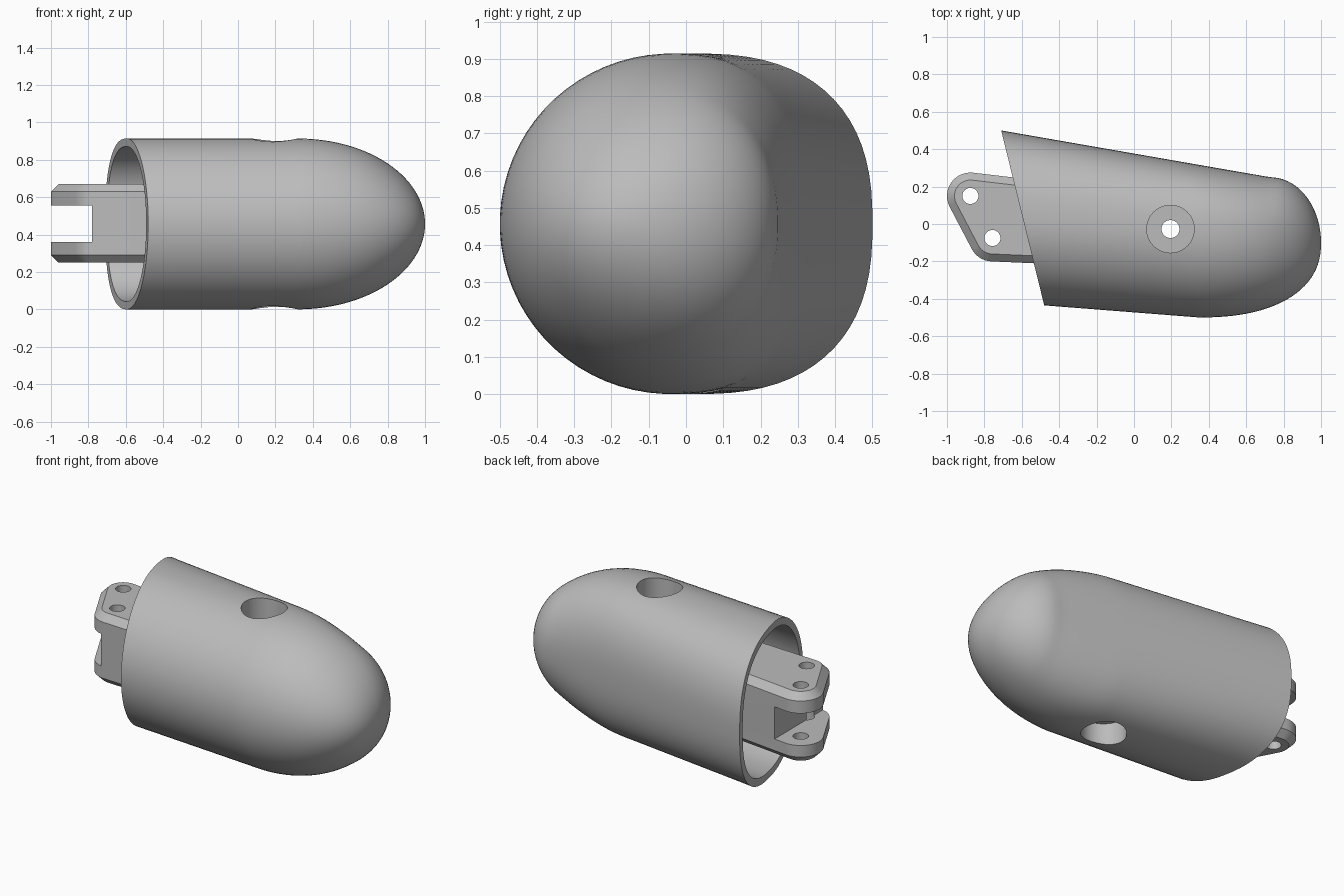
import bpy, bmesh, math
from mathutils import Vector

cube = bpy.data.objects.get("Cube")
if cube:
    bpy.data.objects.remove(cube, do_unlink=True)

MID_Z = 0.457
WALL = 0.043
SIDES = 72

grey = bpy.data.materials.new("mid_grey")
grey.use_nodes = True
grey.diffuse_color = (0.5, 0.5, 0.5, 1)
grey.node_tree.nodes["Principled BSDF"].inputs["Base Color"].default_value = (0.5, 0.5, 0.5, 1)


def make_object(name, bm):
    bmesh.ops.recalc_face_normals(bm, faces=bm.faces)
    mesh = bpy.data.meshes.new(name)
    bm.to_mesh(mesh)
    bm.free()
    mesh.materials.append(grey)
    obj = bpy.data.objects.new(name, mesh)
    bpy.context.collection.objects.link(obj)
    return obj


def activate(obj):
    bpy.ops.object.select_all(action='DESELECT')
    obj.select_set(True)
    bpy.context.view_layer.objects.active = obj


def cut(obj, cutter):
    cutter.hide_render = True
    mod = obj.modifiers.new("cut", 'BOOLEAN')
    mod.operation = 'DIFFERENCE'
    mod.solver = 'EXACT'
    mod.object = cutter
    activate(obj)
    bpy.ops.object.modifier_apply(modifier=mod.name)
    bpy.data.objects.remove(cutter, do_unlink=True)


def loft(bm, rings, cap_end=True):
    """Skin closed rings of equal length and cap the ends."""
    loops = [[bm.verts.new(p) for p in ring] for ring in rings]
    for a, b in zip(loops, loops[1:]):
        for i in range(len(a)):
            j = (i + 1) % len(a)
            bm.faces.new((a[i], a[j], b[j], b[i]))
    bm.faces.new(loops[0])
    if cap_end:
        bm.faces.new(loops[-1])
    return loops


def cylinder(x, y, z0, z1, radius, sides=48):
    bm = bmesh.new()
    loft(bm, [[(x + radius * math.cos(t), y + radius * math.sin(t), z)
               for t in (math.tau * i / sides for i in range(sides))]
              for z in (z0, z1)])
    return make_object("hole_cutter", bm)


# Shell outline in plan: tapering sides that close into a rounded nose
def arc(t, n):
    return max(0.0, 1 - t ** n) ** (1 / n)


def back_edge(x):
    if x < 0.73:
        return 0.377 - 0.174 * x
    return -0.1 + 0.35 * arc((x - 0.73) / 0.27, 2)


def front_edge(x):
    if x < 0.35:
        return -0.473 - 0.078 * x
    return -0.1 - 0.4 * arc((x - 0.35) / 0.65, 2.3)


def half_height(x):
    return MID_Z * (1 if x < 0.32 else arc((x - 0.32) / 0.68, 2))


def ramp(x, start, end):
    return min(1, max(0, (x - start) / (end - start)))


def section(x, inset=0.0):
    """Elliptical front half and squarer back half meeting at a ridge."""
    back, front = back_edge(x) - inset, front_edge(x) + inset
    ridge = front + (back - front) * (0.5 + 0.06 * ramp(x, -0.6, 0.3))
    tall = half_height(x) - inset
    back_power = 2.5 - 0.5 * ramp(x, 0.35, 1)
    ring = []
    for i in range(SIDES):
        t = math.tau * (i + 0.5) / SIDES
        c, s = math.cos(t), math.sin(t)
        edge, power = (back, back_power) if c > 0 else (front, 2)
        ring.append((x,
                     ridge + (edge - ridge) * abs(c) ** (2 / power),
                     MID_Z + tall * math.copysign(abs(s) ** (2 / power), s)))
    return ring


# Shell with slanted open end
bm = bmesh.new()
body_x = [-0.9 + 1.2 * i / 12 for i in range(13)]
nose_x = [0.3 + 0.7 * math.sin(math.pi / 2 * i / 28) for i in range(1, 28)]
loops = loft(bm, [section(x) for x in body_x + nose_x], cap_end=False)
tip = bm.verts.new((1, -0.1, MID_Z))
for i in range(SIDES):
    bm.faces.new((loops[-1][i], loops[-1][(i + 1) % SIDES], tip))
bmesh.ops.bisect_plane(bm, geom=bm.verts[:] + bm.edges[:] + bm.faces[:],
                       plane_co=Vector((-0.71, 0.5, 0)),
                       plane_no=Vector((0.935, 0.23, 0)), clear_inner=True)
bmesh.ops.holes_fill(bm, edges=[e for e in bm.edges if e.is_boundary], sides=0)
shell = make_object("shell", bm)

# Hollow interior
bm = bmesh.new()
loft(bm, [section(-1 + i / 10, WALL) for i in range(11)])
cut(shell, make_object("cavity_cutter", bm))

# Counterbored pin hole, top and bottom
PIN = (0.195, -0.027)
cut(shell, cylinder(*PIN, 0.78, 1.1, 0.127))
cut(shell, cylinder(*PIN, -0.2, 0.14, 0.127))
cut(shell, cylinder(*PIN, -0.3, 1.2, 0.048))

# Hinge bracket: rounded plan with chamfered upper and lower edges
BOLTS = [(-0.875, 0.15), (-0.757, -0.075)]


def bracket_ring(z, inset):
    r = 0.125 - inset
    ring = [(0.03, 0.17 - inset, z)]
    corners = [(BOLTS[0], 84, 207), (BOLTS[1], 207, 268)]
    for (cx, cy), start, end in corners:
        for i in range(13):
            t = math.radians(start + (end - start) * i / 12)
            ring.append((cx + r * math.cos(t), cy + r * math.sin(t), z))
    ring.append((0.03, -0.235 + inset, z))
    return ring


bm = bmesh.new()
loft(bm, [bracket_ring(z, inset) for z, inset in
          ((0.25, 0.04), (0.29, 0), (0.63, 0), (0.67, 0.04))])
bracket = make_object("hinge_bracket", bm)

# Slot between the two lugs
bm = bmesh.new()
bmesh.ops.create_cube(bm, size=1)
for v in bm.verts:
    v.co = (-0.98 + 0.4 * v.co.x, v.co.y, 0.4575 + 0.195 * v.co.z)
cut(bracket, make_object("slot_cutter", bm))

# Bolt holes
for x, y in BOLTS:
    cut(bracket, cylinder(x, y, 0.1, 0.8, 0.043, 32))

for obj in (shell, bracket):
    activate(obj)
    bpy.ops.object.shade_smooth_by_angle(angle=math.radians(28))
